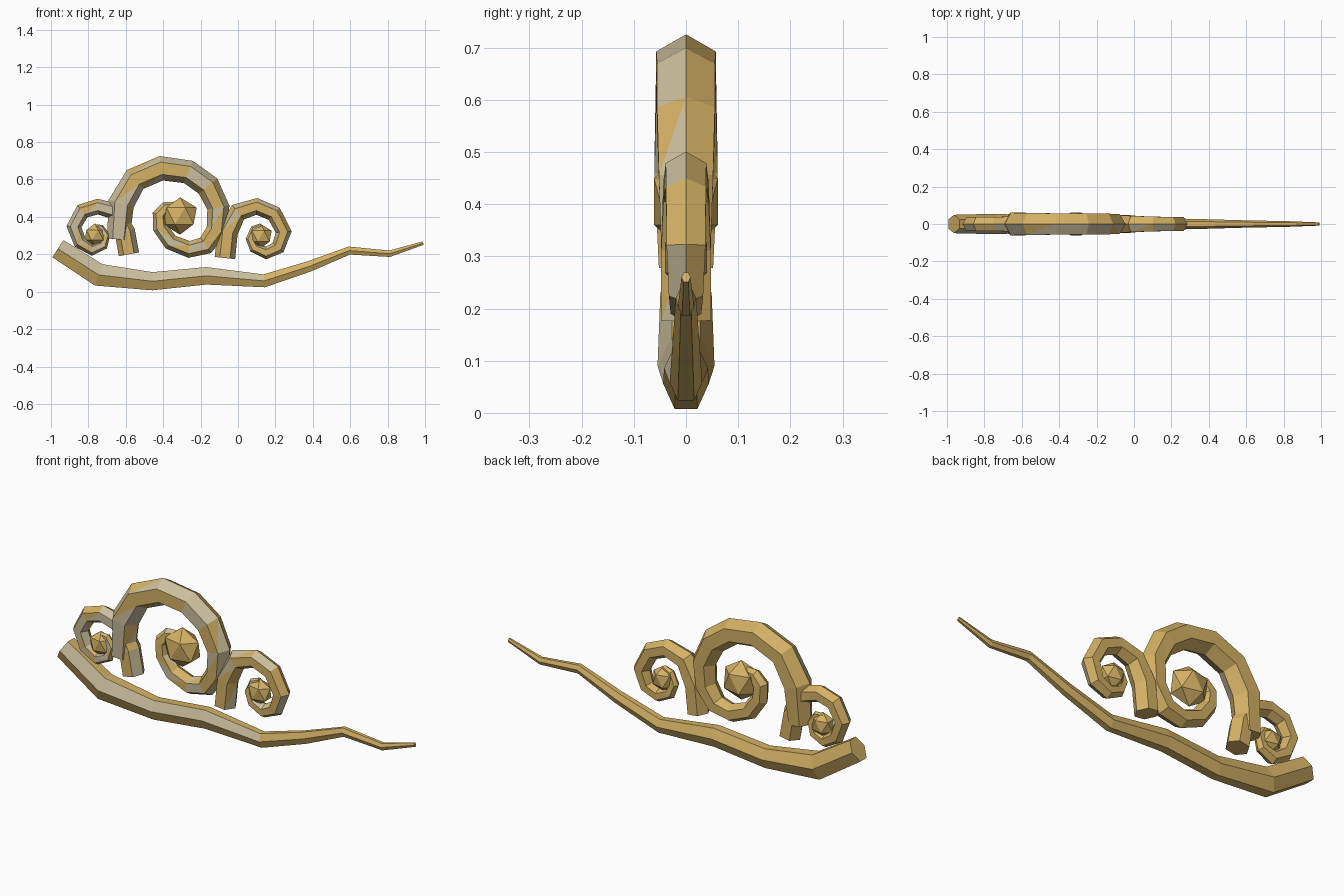
import bpy, bmesh, math, random
from mathutils import Vector

if "Cube" in bpy.data.objects:
    bpy.data.objects.remove(bpy.data.objects["Cube"])

random.seed(4)


def material(name, rgb):
    m = bpy.data.materials.new(name)
    m.diffuse_color = (*rgb, 1)
    m.use_nodes = True
    m.node_tree.nodes["Principled BSDF"].inputs["Base Color"].default_value = m.diffuse_color
    return m


GOLD = material("gold", (0.66, 0.44, 0.13))
SILVER = material("pale silver", (0.60, 0.52, 0.34))


def finish(name, bm, is_silver):
    bmesh.ops.recalc_face_normals(bm, faces=bm.faces)
    bmesh.ops.triangulate(bm, faces=[f for f in bm.faces if len(f.verts) == 4])
    bm.normal_update()
    for f in bm.faces:
        f.material_index = int(is_silver(f))
    me = bpy.data.meshes.new(name)
    bm.to_mesh(me)
    bm.free()
    me.materials.append(GOLD)
    me.materials.append(SILVER)
    ob = bpy.data.objects.new(name, me)
    bpy.context.collection.objects.link(ob)
    return ob


def tube(name, path, phase, depth, is_silver):
    """Six-sided tube along (x, z, radius) points in the y = 0 plane."""
    bm = bmesh.new()
    pts = [Vector((x, 0, z)) for x, z, r in path]
    rings = []
    for i, p in enumerate(pts):
        a = (p - pts[i - 1]).normalized() if i else Vector()
        b = (pts[i + 1] - p).normalized() if i + 1 < len(pts) else Vector()
        t = (a + b).normalized()
        side = Vector((-t.z, 0, t.x))
        r = path[i][2]
        ring = []
        for k in range(6):
            ang = phase + k * math.pi / 3
            ring.append(bm.verts.new(p + side * r * math.cos(ang)
                                     + Vector((0, r * depth * math.sin(ang), 0))))
        rings.append(ring)
    for a, b in zip(rings, rings[1:]):
        for k in range(6):
            j = (k + 1) % 6
            bm.faces.new((a[k], a[j], b[j], b[k]))
    bm.faces.new(rings[0])
    bm.faces.new(rings[-1])
    return finish(name, bm, is_silver)


def bead(name, x, z, r):
    """Twenty-sided bead, flattened front to back."""
    bm = bmesh.new()
    bmesh.ops.create_icosphere(bm, subdivisions=1, radius=r)
    for v in bm.verts:
        v.co = Vector((v.co.x + x, v.co.y * 0.72, v.co.z + z))
    return finish(name, bm, lambda f: False)


# Long tapering branch, pale along its upper front edge
tube("branch", [(-0.963, 0.23, 0.063), (-0.745, 0.09, 0.070), (-0.457, 0.056, 0.056),
                (-0.17, 0.085, 0.054), (0.14, 0.058, 0.040), (0.38, 0.135, 0.033),
                (0.595, 0.22, 0.025), (0.81, 0.203, 0.020), (0.99, 0.26, 0.011)],
     math.pi / 2, 0.78,
     lambda f: f.normal.y < -0.3 and f.normal.z > 0 and f.calc_center_median().x < 0.1)


# Curls: pale patches scattered over the front faces
def patchy(f):
    return f.normal.y < -0.3 and random.random() < 0.45


tube("large_curl", [(-0.64, 0.28, 0.060), (-0.625, 0.47, 0.070), (-0.55, 0.60, 0.067),
                    (-0.41, 0.66, 0.066), (-0.265, 0.64, 0.064), (-0.16, 0.565, 0.064),
                    (-0.105, 0.45, 0.060), (-0.115, 0.33, 0.055), (-0.172, 0.248, 0.050),
                    (-0.262, 0.226, 0.045), (-0.36, 0.265, 0.043), (-0.415, 0.342, 0.041),
                    (-0.42, 0.41, 0.038), (-0.385, 0.45, 0.032), (-0.33, 0.46, 0.022)],
     0, 1, patchy)
tube("left_curl", [(-0.583, 0.20, 0.055), (-0.605, 0.32, 0.055), (-0.66, 0.43, 0.047),
                   (-0.75, 0.455, 0.042), (-0.832, 0.43, 0.042), (-0.877, 0.348, 0.040),
                   (-0.845, 0.265, 0.037), (-0.78, 0.225, 0.033), (-0.722, 0.25, 0.028),
                   (-0.706, 0.30, 0.023), (-0.732, 0.342, 0.018), (-0.77, 0.347, 0.013)],
     0, 1, patchy)
tube("right_curl", [(-0.07, 0.18, 0.055), (-0.055, 0.32, 0.055), (0.0, 0.425, 0.050),
                    (0.10, 0.456, 0.045), (0.193, 0.417, 0.044), (0.244, 0.32, 0.043),
                    (0.215, 0.237, 0.038), (0.15, 0.207, 0.034), (0.087, 0.235, 0.029),
                    (0.065, 0.283, 0.024), (0.086, 0.335, 0.020), (0.123, 0.352, 0.014)],
     0, 1, patchy)

# Beads in the curl centres
bead("large_bead", -0.31, 0.405, 0.10)
bead("left_bead", -0.765, 0.303, 0.062)
bead("right_bead", 0.122, 0.297, 0.065)
